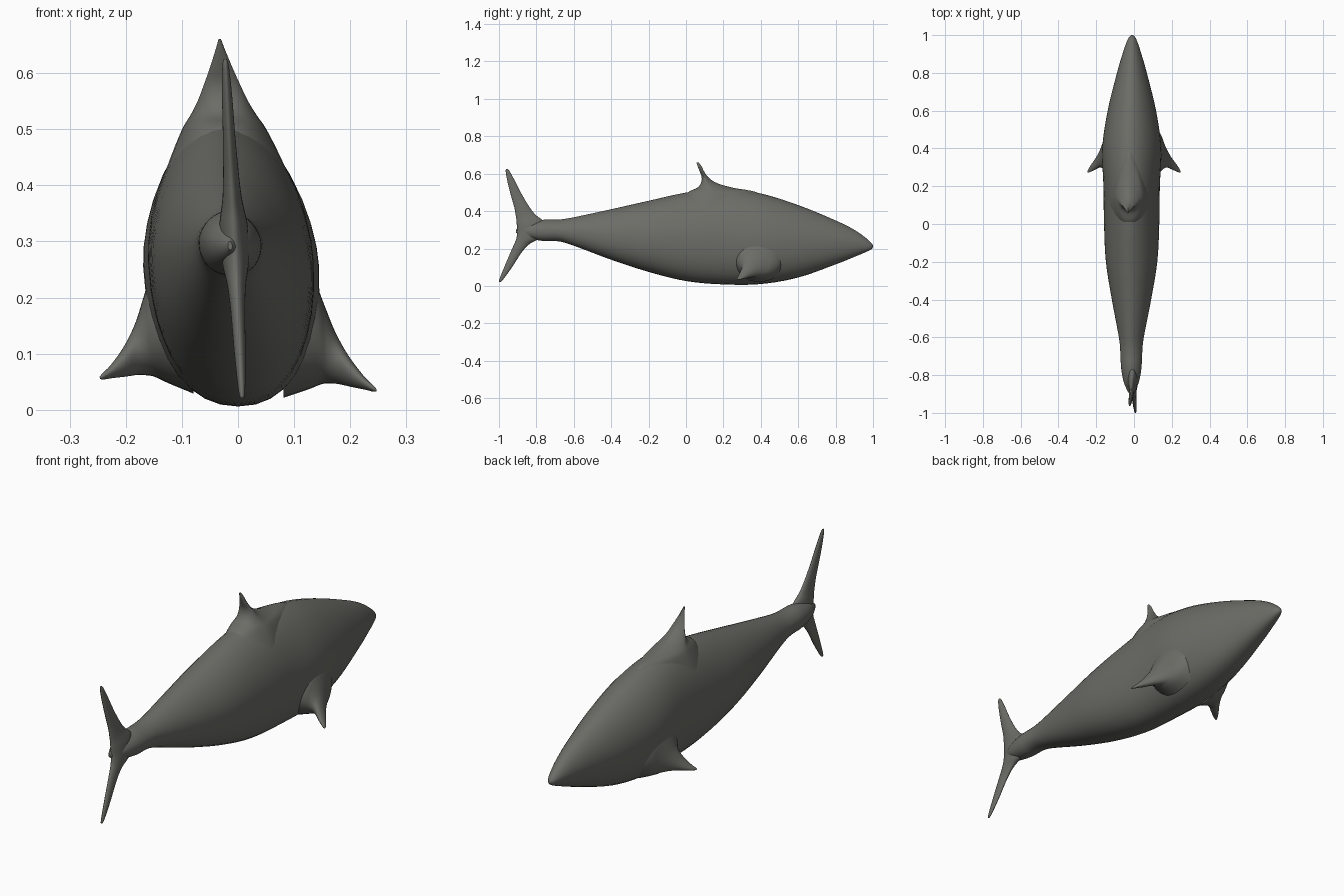
import bpy, bmesh, math

skin = bpy.data.materials.new("slate grey")
skin.diffuse_color = (0.15, 0.15, 0.135, 1)
SIDES = 36


def spline(keys, steps):
    """Catmull-Rom interpolation through rows of section values."""
    out = []
    for i in range(len(keys) - 1):
        a, b, c, d = (keys[max(i - 1, 0)], keys[i], keys[i + 1],
                      keys[min(i + 2, len(keys) - 1)])
        for s in range(steps):
            t = s / steps
            out.append([q + 0.5 * t * (r - p + t * (2 * p - 5 * q + 4 * r - w
                        + t * (3 * (q - r) + w - p)))
                        for p, q, r, w in zip(a, b, c, d)])
    return out + [list(keys[-1])]


def power(v, n):
    """Superellipse coordinate for a sine or cosine value."""
    return math.copysign(abs(v) ** (2 / n), v)


def loft(name, rings, offset=-0.012, lean=-0.05):
    """Skin closed rings; the body leans slightly sideways with height."""
    bm = bmesh.new()
    rows = [[bm.verts.new((x + offset + lean * (z - 0.25), y, z))
             for x, y, z in ring] for ring in rings]
    for a, b in zip(rows, rows[1:]):
        for j in range(SIDES):
            k = (j + 1) % SIDES
            bm.faces.new((a[j], a[k], b[k], b[j]))
    bm.faces.new(rows[0])
    bm.faces.new(rows[-1])
    bmesh.ops.recalc_face_normals(bm, faces=bm.faces)
    mesh = bpy.data.meshes.new(name)
    bm.to_mesh(mesh)
    bm.free()
    mesh.materials.append(skin)
    obj = bpy.data.objects.new(name, mesh)
    bpy.context.collection.objects.link(obj)
    bpy.context.view_layer.objects.active = obj
    obj.select_set(True)
    bpy.ops.object.shade_smooth_by_angle(angle=math.radians(50))
    obj.select_set(False)
    return obj


ANGLES = [2 * math.pi * j / SIDES for j in range(SIDES)]


def body_ring(y, bottom, top, half):
    mid, r = (top + bottom) / 2, (top - bottom) / 2
    ring = []
    for t in ANGLES:
        n = 1.8 if math.sin(t) > 0 else 2.2
        ring.append((half * power(math.cos(t), n), y,
                     mid + r * power(math.sin(t), n)))
    return ring


def fin_ring(z, y0, y1, half, n, skew):
    """Horizontal fin section, thickest towards y0 when skew is positive."""
    ring = []
    for t in ANGLES:
        u = (power(math.cos(t), n) + 1) / 2
        ring.append((half * power(math.sin(t), n),
                     y0 + (y1 - y0) * u ** (1 + skew), z))
    return ring


# Body: y, bottom, top, half width
body = [(-0.91, 0.285, 0.300, 0.004), (-0.88, 0.268, 0.318, 0.022),
        (-0.83, 0.252, 0.340, 0.042), (-0.76, 0.240, 0.354, 0.054),
        (-0.68, 0.238, 0.355, 0.058), (-0.6, 0.215, 0.367, 0.066),
        (-0.4, 0.140, 0.410, 0.104), (-0.2, 0.075, 0.455, 0.136),
        (0.0, 0.026, 0.499, 0.146), (0.2, 0.008, 0.523, 0.149),
        (0.4, 0.010, 0.494, 0.156), (0.6, 0.045, 0.432, 0.128),
        (0.8, 0.115, 0.350, 0.079), (0.9, 0.155, 0.300, 0.050),
        (0.96, 0.180, 0.258, 0.030), (0.988, 0.194, 0.233, 0.017),
        (0.998, 0.204, 0.220, 0.007), (1.0, 0.209, 0.213, 0.002)]
loft("body", [body_ring(*k) for k in spline(body, 5)])

# Dorsal fin: z, rear y, front y, half thickness
dorsal = [(0.40, -0.06, 0.46, 0.118), (0.45, -0.03, 0.43, 0.098),
          (0.50, 0.01, 0.38, 0.075), (0.525, 0.06, 0.25, 0.059),
          (0.55, 0.08, 0.165, 0.045), (0.58, 0.084, 0.120, 0.032),
          (0.61, 0.074, 0.098, 0.020), (0.64, 0.062, 0.083, 0.009),
          (0.661, 0.055, 0.067, 0.002)]
loft("dorsal_fin", [fin_ring(*k, 1.5, 0.5) for k in spline(dorsal, 4)])

# Tail fin, lower tip to upper tip: z, rear y, front y, half thickness
tail = [(0.021, -1.0, -0.992, 0.003), (0.035, -0.998, -0.977, 0.006),
        (0.10, -0.972, -0.930, 0.010), (0.18, -0.938, -0.878, 0.013),
        (0.225, -0.918, -0.835, 0.017), (0.25, -0.908, -0.79, 0.022),
        (0.285, -0.902, -0.76, 0.026), (0.33, -0.905, -0.76, 0.025),
        (0.355, -0.907, -0.772, 0.021), (0.38, -0.911, -0.804, 0.017),
        (0.42, -0.918, -0.836, 0.014), (0.49, -0.938, -0.878, 0.011),
        (0.56, -0.955, -0.914, 0.009), (0.61, -0.964, -0.941, 0.006),
        (0.625, -0.962, -0.953, 0.003)]
loft("tail_fin", [fin_ring(*k, 1.9, 0) for k in spline(tail, 4)], -0.004)

# Pectoral fins: x, centre y, y radius, centre z, z radius
pectoral = [(0.08, 0.39, 0.15, 0.155, 0.13), (0.125, 0.385, 0.122, 0.15, 0.108),
            (0.148, 0.375, 0.095, 0.14, 0.088), (0.162, 0.362, 0.068, 0.122, 0.068),
            (0.178, 0.345, 0.046, 0.100, 0.046), (0.20, 0.320, 0.031, 0.077, 0.027),
            (0.225, 0.297, 0.019, 0.058, 0.012), (0.24, 0.282, 0.010, 0.049, 0.006),
            (0.246, 0.276, 0.003, 0.046, 0.002)]
for side, name in ((1, "right_pectoral_fin"), (-1, "left_pectoral_fin")):
    rings = []
    for x, cy, ry, cz, rz in spline(pectoral, 4):
        drop = -0.045 * side * x
        rings.append([(side * x, cy + ry * math.cos(t),
                       cz + drop + rz * math.sin(t)) for t in ANGLES])
    loft(name, rings, -0.01)
